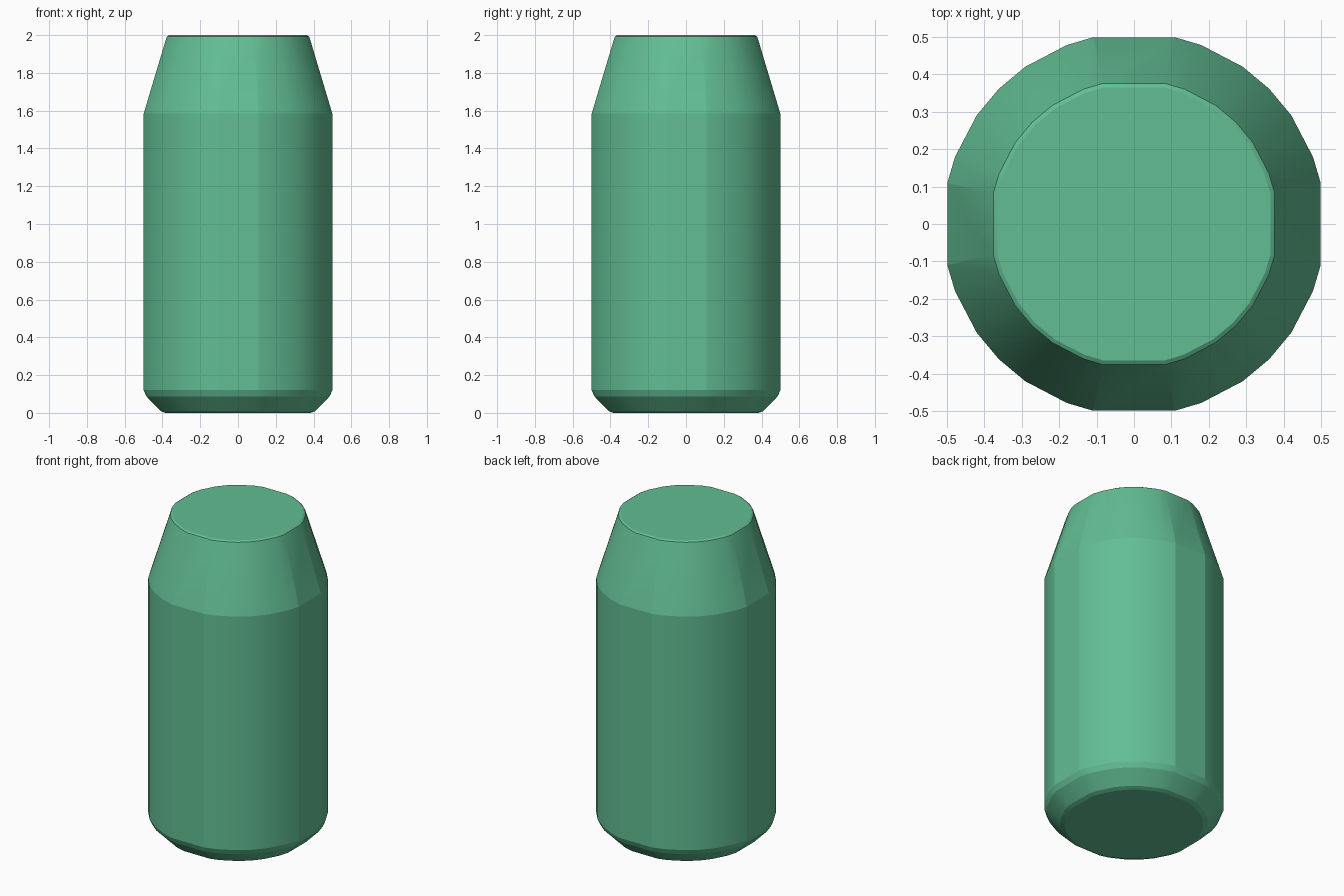
import bpy, bmesh, math

cube = bpy.data.objects.get("Cube")
if cube:
    bpy.data.objects.remove(cube, do_unlink=True)

# One green for the whole body
green = bpy.data.materials.new("soft green")
green.use_nodes = True
colour = (0.122, 0.515, 0.292, 1)
green.diffuse_color = colour
green.node_tree.nodes["Principled BSDF"].inputs["Base Color"].default_value = colour

# Cross-section: unevenly faceted circle, seven corners per quadrant
quarter = [12.4, 20.6, 34.6, 45, 55.4, 69.4, 77.6]
angles = [math.radians(a + 90 * q) for q in range(4) for a in quarter]

# Profile of (radius, height): chamfered foot, straight wall, tapered shoulder
profile = [(0.395, 0), (0.42, 0.01), (0.497, 0.088), (0.511, 0.12),
           (0.511, 1.585), (0.390, 1.98), (0.385, 1.993), (0.374, 2)]

bm = bmesh.new()
rings = [[bm.verts.new((r * math.cos(a), r * math.sin(a), z)) for a in angles]
         for r, z in profile]
n = len(angles)
for low, high in zip(rings, rings[1:]):
    for i in range(n):
        j = (i + 1) % n
        bm.faces.new((low[i], low[j], high[j], high[i]))

# Flat base and lid
bm.faces.new(rings[0][::-1])
bm.faces.new(rings[-1])

mesh = bpy.data.meshes.new("canister_body")
bm.to_mesh(mesh)
bm.free()
mesh.materials.append(green)
body = bpy.data.objects.new("canister_body", mesh)
bpy.context.collection.objects.link(body)

# Smooth wall with crisp shoulder and foot
bpy.ops.object.select_all(action='DESELECT')
body.select_set(True)
bpy.context.view_layer.objects.active = body
bpy.ops.object.shade_smooth_by_angle(angle=math.radians(15.5))
